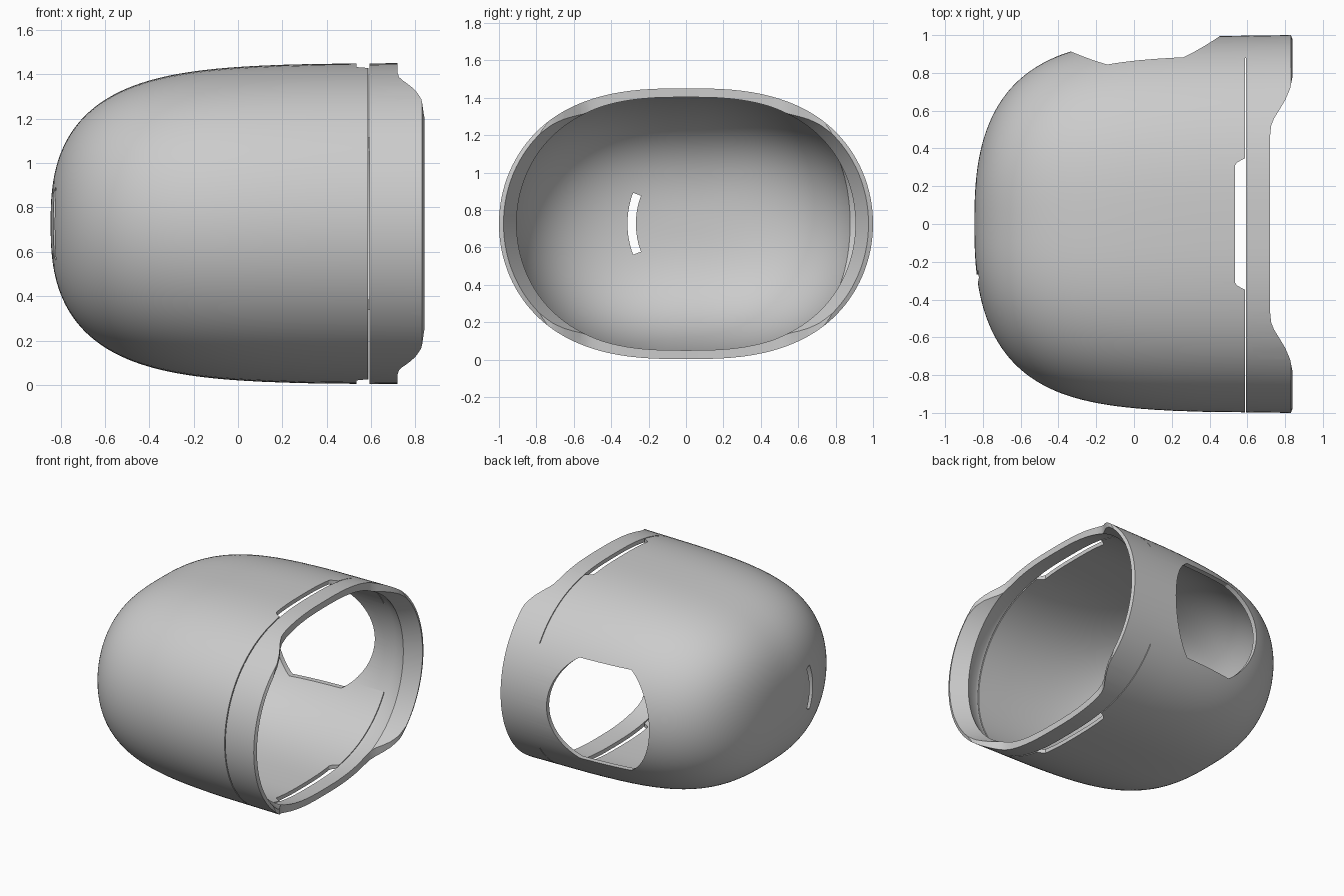
import bpy, bmesh
from math import sin, cos, pi, radians, sqrt, copysign

if "Cube" in bpy.data.objects:
    bpy.data.objects.remove(bpy.data.objects["Cube"])

MID = 0.727          # height of the shell's axis
SEGMENTS = 128
WIDE_ROUND = 2.75    # squareness of the oval section across its width


def make_object(name, bm):
    bmesh.ops.recalc_face_normals(bm, faces=bm.faces)
    mesh = bpy.data.meshes.new(name)
    bm.to_mesh(mesh)
    bm.free()
    obj = bpy.data.objects.new(name, mesh)
    bpy.context.collection.objects.link(obj)
    return obj


def power(value, exponent):
    return copysign(abs(value) ** exponent, value)


def oval_ring(bm, x, half_y, half_z):
    ring = []
    for i in range(SEGMENTS):
        a = 2 * pi * i / SEGMENTS
        y = half_y * power(cos(a), 2 / WIDE_ROUND)
        ring.append(bm.verts.new((x, y, MID + half_z * sin(a))))
    return ring


def dome_sections(mouth, pole, half_y, half_z, steps=48):
    """Sections of a blunt, slightly tapering dome, from mouth to pole."""
    sections = []
    for i in range(steps):
        t = (pi / 2) * i / steps
        u = sin(t) ** (2 / 5.5)
        f = cos(t) ** (2 / 2.6) * (1 - 0.07 * u * u)
        sections.append((mouth - (mouth - pole) * u, half_y * f, half_z * f))
    return sections


def prism(name, points, axis, low, high):
    """Extrude a flat outline along the x, y or z axis."""
    bm = bmesh.new()

    def place(p, d):
        return {"x": (d, *p), "y": (p[0], d, p[1]), "z": (*p, d)}[axis]

    ends = [[bm.verts.new(place(p, d)) for p in points] for d in (low, high)]
    for end in ends:
        bm.faces.new(end)
    for i in range(len(points)):
        j = (i + 1) % len(points)
        bm.faces.new((ends[0][i], ends[0][j], ends[1][j], ends[1][i]))
    return make_object(name, bm)


def rectangle(x0, x1, y0, y1):
    return [(x0, y0), (x1, y0), (x1, y1), (x0, y1)]


# Thin hollow shell: outer dome, chamfered rim, inner ridge and inner dome
outer = dome_sections(0.83, -0.845, 1.0, 0.725)
rim = [(0.84, 0.976, 0.71), (0.73, 0.906, 0.675), (0.62, 0.965, 0.694)]
inner = [s for s in dome_sections(0.82, -0.812, 0.968, 0.695) if s[0] < 0.6]
sections = outer[::-1] + rim + inner

bm = bmesh.new()
rings = [oval_ring(bm, *s) for s in sections]
for a, b in zip(rings, rings[1:]):
    for i in range(SEGMENTS):
        j = (i + 1) % SEGMENTS
        bm.faces.new((a[i], a[j], b[j], b[i]))
for ring, x in ((rings[0], -0.845), (rings[-1], -0.812)):
    pole = bm.verts.new((x, 0, MID))
    for i in range(SEGMENTS):
        bm.faces.new((ring[i], ring[(i + 1) % SEGMENTS], pole))
shell = make_object("shell", bm)

cutters = []

# Scooped rim above and below the mouth
scoop = [(0.87, 0.84), (0.838, 0.775), (0.826, 0.715), (0.8, 0.655), (0.77, 0.605),
         (0.742, 0.56), (0.726, 0.52), (0.72, 0.46)]
scoop += [(x, -y) for x, y in reversed(scoop)]
cutters.append(prism("rim_scoop", scoop, "z", -0.2, 1.7))

# Rounded side opening with flat top and bottom
half_x, half_z, flat = 0.395, 0.435, 0.375
half_flat = half_x * sqrt(1 - (flat / half_z) ** 2)
side = []
for i in range(41):
    z = flat * sin(pi * (i / 40 - 0.5))
    side.append((half_x * sqrt(1 - (z / half_z) ** 2), z))
outline = [(0.06 + x, MID + z) for x, z in side]
outline += [(0.06 - x, MID + z) for x, z in reversed(side)]
cutters.append(prism("side_opening", outline, "y", 0.3, 1.3))

# Strap slots above and below, and the narrow seam around the collar
slot = [(0.592, 0.35), (0.58, 0.345), (0.545, 0.325), (0.535, 0.31)]
slot += [(x, -y) for x, y in reversed(slot)]
cutters.append(prism("strap_slots", slot, "z", -0.2, 1.7))
cutters.append(prism("seam", rectangle(0.587, 0.594, -1.2, 0.352), "z", -0.21, 1.71))
cutters.append(prism("fine_seam", rectangle(0.588, 0.593, 0.34, 0.88), "z", -0.22, 1.72))

# Curved slot through the closed end
angles = [-0.36 + 0.72 * i / 12 for i in range(13)]
arc = [(0.157 - 0.47 * cos(a), MID + 0.47 * sin(a)) for a in angles]
arc += [(0.157 - 0.425 * cos(a), MID + 0.425 * sin(a)) for a in reversed(angles)]
cutters.append(prism("end_slot", arc, "x", -1.1, -0.5))

# Cut the openings and finish the surface
bpy.ops.object.select_all(action="DESELECT")
shell.select_set(True)
bpy.context.view_layer.objects.active = shell
for cutter in cutters:
    cutter.hide_render = True
    cut = shell.modifiers.new(cutter.name, "BOOLEAN")
    cut.operation = "DIFFERENCE"
    cut.solver = "EXACT"
    cut.object = cutter
    bpy.ops.object.modifier_apply(modifier=cut.name)
    bpy.data.objects.remove(cutter)
bpy.ops.object.shade_smooth_by_angle(angle=radians(30))
